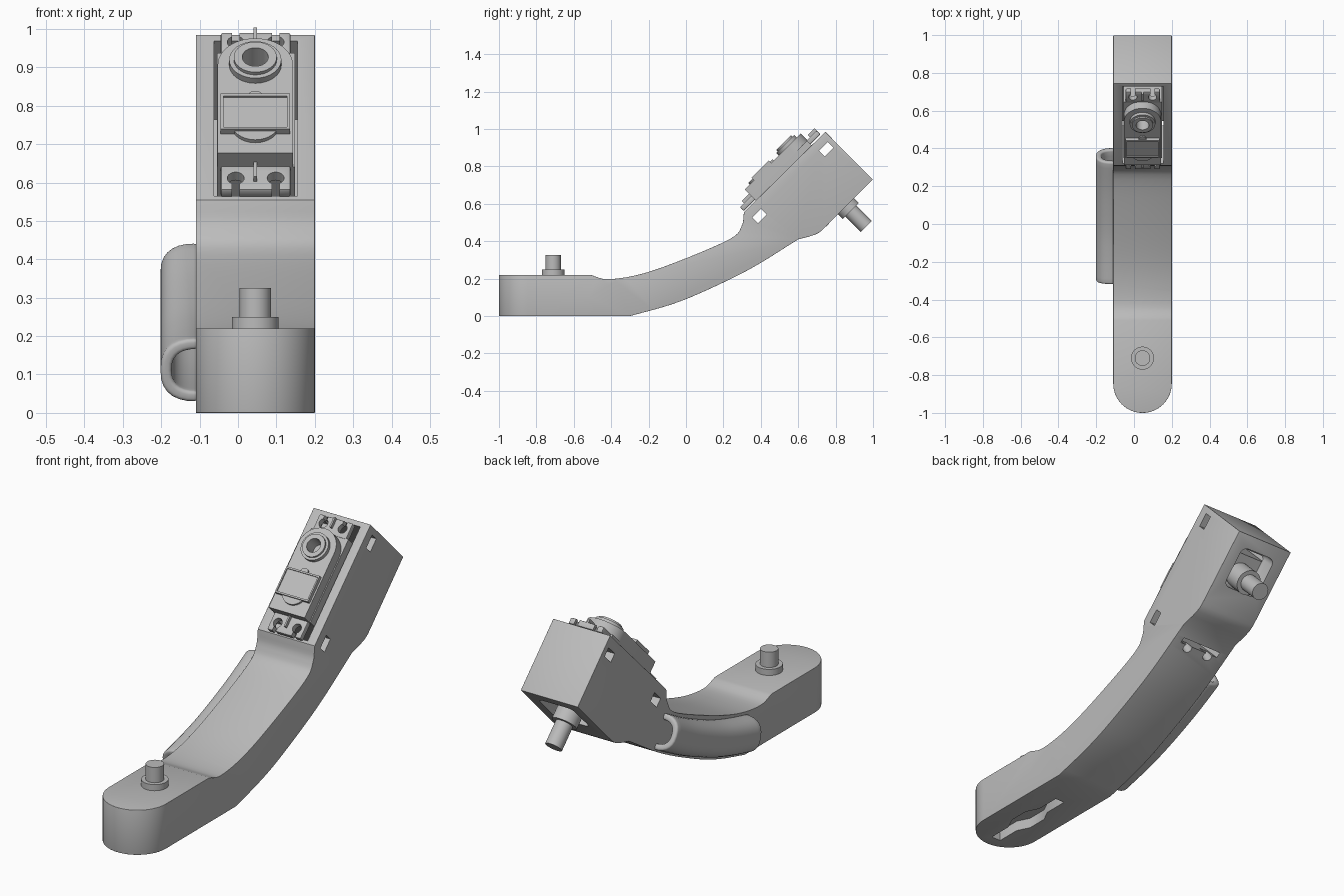
import bpy, bmesh, math
from mathutils import Matrix, Vector

if "Cube" in bpy.data.objects:
    bpy.data.objects.remove(bpy.data.objects["Cube"])

GREY = (0.5, 0.5, 0.5, 1)
grey = bpy.data.materials.new("plain grey")
grey.use_nodes = True
grey.diffuse_color = GREY
grey.node_tree.nodes["Principled BSDF"].inputs["Base Color"].default_value = GREY

MID = 0.045                                  # centre line of the arm
FLAT = Matrix.Identity(4)
TILT = Matrix.Rotation(math.radians(45), 4, 'X')   # head: x, up the slope, outwards


def finish(name, bm, frame=FLAT):
    bmesh.ops.transform(bm, matrix=frame, verts=bm.verts)
    bmesh.ops.recalc_face_normals(bm, faces=bm.faces)
    mesh = bpy.data.meshes.new(name)
    bm.to_mesh(mesh)
    bm.free()
    mesh.materials.append(grey)
    obj = bpy.data.objects.new(name, mesh)
    bpy.context.collection.objects.link(obj)
    return obj


def prism(name, outline, axis, lo, hi, frame=FLAT):
    """Extrude a 2D outline along x or z."""
    bm = bmesh.new()
    if axis == 'x':
        pts = [(lo, a, b) for a, b in outline]
        step = Vector((hi - lo, 0, 0))
    else:
        pts = [(a, b, lo) for a, b in outline]
        step = Vector((0, 0, hi - lo))
    face = bm.faces.new([bm.verts.new(p) for p in pts])
    res = bmesh.ops.extrude_face_region(bm, geom=[face])
    bmesh.ops.translate(bm, vec=step,
                        verts=[v for v in res["geom"] if isinstance(v, bmesh.types.BMVert)])
    return finish(name, bm, frame)


def box(name, x0, x1, y0, y1, z0, z1, frame=FLAT):
    return prism(name, [(x0, y0), (x1, y0), (x1, y1), (x0, y1)], 'z', z0, z1, frame)


def arc(cx, cy, r, start, end, n):
    return [(cx + r * math.cos(math.radians(start + (end - start) * i / n)),
             cy + r * math.sin(math.radians(start + (end - start) * i / n)))
            for i in range(n + 1)]


def disc(name, x, y, r, z0, z1, frame=FLAT, n=32):
    return prism(name, arc(x, y, r, 0, 360, n)[:-1], 'z', z0, z1, frame)


def curve(pts, n=6):
    """Smooth interpolation through 2D points."""
    p = [Vector(q) for q in pts]
    p = [2 * p[0] - p[1]] + p + [2 * p[-1] - p[-2]]
    out = []
    for a, b, c, d in zip(p, p[1:], p[2:], p[3:]):
        for i in range(n):
            t = i / n
            out.append(0.5 * (2 * b + (c - a) * t + (2 * a - 5 * b + 4 * c - d) * t * t
                              + (3 * b - a - 3 * c + d) * t ** 3))
    return [tuple(q) for q in out + [p[-2]]]


def apply(obj, mod):
    bpy.context.view_layer.objects.active = obj
    bpy.ops.object.modifier_apply(modifier=mod.name)


def combine(obj, tool, how='DIFFERENCE'):
    mod = obj.modifiers.new("cut", 'BOOLEAN')
    mod.operation, mod.object, mod.solver = how, tool, 'EXACT'
    apply(obj, mod)
    bpy.data.objects.remove(tool)


def bevel(obj, width, segments=3):
    mod = obj.modifiers.new("bevel", 'BEVEL')
    mod.width, mod.segments = width, segments
    mod.limit_method, mod.angle_limit = 'ANGLE', math.radians(40)
    apply(obj, mod)


# Arm: side profile trimmed by a round-nosed plan
under = curve([(-0.30, 0), (-0.10, 0.055), (0.07, 0.12), (0.34, 0.25), (0.60, 0.41)], 5)
heel = curve([(0.66, 0.425), (0.71, 0.445), (0.75, 0.48)], 3)
top = curve([(0.31, 0.555), (0.297, 0.48), (0.235, 0.412), (-0.035, 0.295), (-0.25, 0.222),
             (-0.42, 0.197), (-0.51, 0.22)], 5)
profile = [(-1.1, 0)] + under + heel + [(0.998, 0.73), (0.745, 0.985)] + top + [(-1.1, 0.22)]
arm = prism("arm", profile, 'x', -0.11, 0.20)
plan = arc(MID, -0.845, 0.155, 180, 360, 32) + [(0.20, 1.1), (-0.11, 1.1)]
combine(arm, prism("plan", plan, 'z', -0.1, 1.1), 'INTERSECT')
bevel(arm, 0.014)

# Servo pocket, rear opening and the square slots through the head
combine(arm, box("pocket", -0.062, 0.155, 0.625, 1.20, -0.12, 0.3, TILT))
rear = box("rear", -0.05, 0.14, 0.96, 1.16, -0.3, -0.115, TILT)
bevel(rear, 0.03)
combine(arm, rear)
for u in (0.656, 1.16):
    combine(arm, box("slot", -0.3, 0.3, u - 0.033, u + 0.033, 0.078, 0.122, TILT))

# Horn-shaped recess under the base and two screw holes under the arm
half = [(0.025, -0.23), (0.025, -0.11), (0.055, -0.05), (0.055, 0.05), (0.025, 0.11), (0.025, 0.23)]
horn = [(MID + x, y - 0.71) for x, y in half] + [(MID - x, y - 0.71) for x, y in reversed(half)]
combine(arm, prism("horn", horn, 'z', -0.1, 0.05))
for x in (MID - 0.06, MID + 0.06):
    hole = Matrix.Translation((x, 0.51, 0.355)) @ Matrix.Rotation(math.radians(31), 4, 'X')
    combine(arm, disc("hole", 0, 0, 0.022, -0.08, 0.06, hole, 20))

# Cable guide: half tube swept along the arm's flank
path = [Vector(p) for p in curve([(-0.30, 0.11), (-0.15, 0.148), (0, 0.197), (0.2, 0.283), (0.365, 0.37)], 5)]
steps = 14
bm = bmesh.new()
rings = []
for i, p in enumerate(path):
    t = (path[min(i + 1, len(path) - 1)] - path[max(i - 1, 0)]).normalized()
    section = arc(0, 0, 1, -90, 90, steps)
    ring = []
    for rx, rz, pts in ((0.097, 0.085, section), (0.068, 0.056, section[::-1])):
        for c, s in pts:
            c, s = max(c, 0) ** 0.8, math.copysign(abs(s) ** 0.8, s)
            ring.append(bm.verts.new((-0.105 - c * rx, p.x - t.y * s * rz, p.y + t.x * s * rz)))
    rings.append(ring)
n = len(rings[0])
for a, b in zip(rings, rings[1:]):
    for j in range(n):
        bm.faces.new((a[j], a[(j + 1) % n], b[(j + 1) % n], b[j]))
for ring in (rings[0], rings[-1]):
    for j in range(n // 2 - 1):
        bm.faces.new((ring[j], ring[j + 1], ring[n - 2 - j], ring[n - 1 - j]))
guide = finish("cable_guide", bm)
bevel(guide, 0.01)

# Pivots: collar and shaft on the base and behind the head
for name, frame, y, z0, z1, z2 in (("base", FLAT, -0.71, 0.2, 0.25, 0.325),
                                   ("head", TILT, 1.02, -0.12, -0.225, -0.343)):
    disc(name + "_collar", MID, y, 0.061, z0, z1, frame)
    disc(name + "_shaft", MID, y, 0.041, z0, z2, frame)

# Servo body with a round-ended lid
box("servo_case", -0.055, 0.148, 0.70, 1.12, -0.12, 0.205, TILT)
lid = [(-0.053, 0.70), (0.143, 0.70)] + arc(MID, 1.025, 0.098, 0, 180, 24)
servo_lid = prism("servo_lid", lid, 'z', 0.20, 0.257, TILT)
combine(servo_lid, disc("bore", MID, 1.025, 0.034, 0.215, 0.4, TILT))

# Output ring
for name, r, h in (("output_ring", 0.068, 0.276), ("output_rim", 0.056, 0.286)):
    ring = disc(name, MID, 1.025, r, 0.25, h, TILT)
    combine(ring, disc("bore", MID, 1.025, 0.034, 0.1, 0.4, TILT))

# Raised label panel with the bosses around it
panel = box("panel", -0.045, 0.135, 0.77, 0.90, 0.25, 0.276, TILT)
combine(panel, box("recess", -0.038, 0.128, 0.778, 0.892, 0.27, 0.3, TILT))
disc("lower_boss", MID, 0.80, 0.062, 0.25, 0.268, TILT)
disc("upper_boss", MID, 0.90, 0.02, 0.25, 0.266, TILT)

# Mounting ears with keyhole slots and a stiffening rib
for name, u0, u1, uh, ue in (("lower_ear", 0.615, 0.705, 0.657, 0.60),
                             ("upper_ear", 1.115, 1.195, 1.158, 1.21)):
    ear = box(name, -0.045, 0.137, u0, u1, 0.178, 0.208, TILT)
    bevel(ear, 0.006, 2)
    for x in (-0.006, 0.098):
        combine(ear, disc("hole", x, uh, 0.022, 0.1, 0.3, TILT, 24))
        combine(ear, box("gap", x - 0.01, x + 0.01, min(uh, ue), max(uh, ue), 0.1, 0.3, TILT))
    box(name + "_rib", MID - 0.004, MID + 0.004, u0 + 0.03, u1, 0.2, 0.225, TILT)

# Smooth shading with sharp edges kept
bpy.ops.object.select_all(action='DESELECT')
for obj in bpy.data.objects:
    if obj.type == 'MESH' and grey.name in obj.data.materials:
        obj.select_set(True)
        bpy.context.view_layer.objects.active = obj
bpy.ops.object.shade_smooth_by_angle(angle=math.radians(35))
